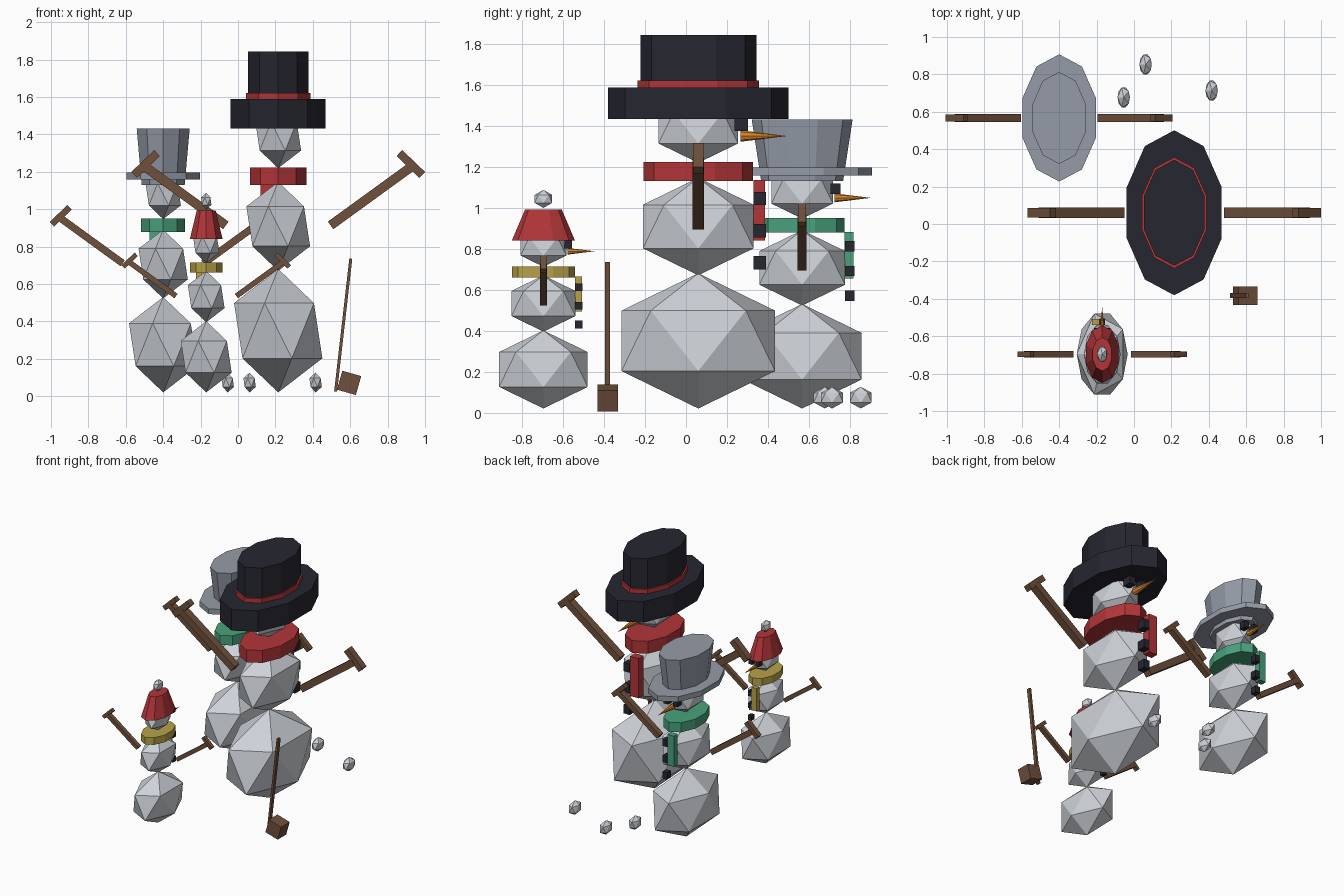
import bpy, bmesh
from math import pi, atan2, hypot
from mathutils import Matrix, Vector

cube = bpy.data.objects.get("Cube")
if cube:
    bpy.data.objects.remove(cube, do_unlink=True)


def material(name, rgb):
    m = bpy.data.materials.new(name)
    m.use_nodes = True
    col = (*rgb, 1)
    m.diffuse_color = col
    m.node_tree.nodes["Principled BSDF"].inputs["Base Color"].default_value = col
    return m


SNOW = material("snow", (0.62, 0.65, 0.69))
BLACK = material("coal black", (0.019, 0.019, 0.03))
RED = material("red cloth", (0.45, 0.036, 0.04))
GREEN = material("green cloth", (0.065, 0.36, 0.2))
YELLOW = material("yellow cloth", (0.48, 0.36, 0.065))
GREY = material("grey felt", (0.3, 0.33, 0.39))
WOOD = material("brown wood", (0.16, 0.08, 0.043))
ORANGE = material("carrot orange", (0.7, 0.24, 0.022))


def finish(name, bm, matrix, mat):
    bmesh.ops.transform(bm, matrix=matrix, verts=bm.verts)
    bmesh.ops.recalc_face_normals(bm, faces=bm.faces)
    mesh = bpy.data.meshes.new(name)
    bm.to_mesh(mesh)
    bm.free()
    mesh.materials.append(mat)
    ob = bpy.data.objects.new(name, mesh)
    bpy.context.collection.objects.link(ob)
    return ob


def place(pos, scale, rot=Matrix()):
    return Matrix.Translation(pos) @ rot @ Matrix.Diagonal((*scale, 1))


def ball(name, pos, radii, mat=SNOW):
    bm = bmesh.new()
    bmesh.ops.create_icosphere(bm, subdivisions=1, radius=1)
    turn = Matrix.Rotation(pi, 4, "Z")
    return finish(name, bm, place(pos, radii, turn), mat)


def box(name, pos, size, mat, tilt=0):
    bm = bmesh.new()
    bmesh.ops.create_cube(bm, size=1)
    return finish(name, bm, place(pos, size, Matrix.Rotation(tilt, 4, "Y")), mat)


def drum(name, x, y, z0, z1, rx, ry, mat, taper=1):
    """Ten-sided cylinder from z0 to z1; taper is the top radius ratio."""
    bm = bmesh.new()
    bmesh.ops.create_cone(bm, cap_ends=True, segments=10, radius1=1, radius2=taper, depth=1)
    # Put a corner on the y axis
    bmesh.ops.rotate(bm, verts=bm.verts, matrix=Matrix.Rotation(pi / 10, 3, "Z")
                     if min(abs(v.co.x) for v in bm.verts) > 0.01 else Matrix.Identity(3))
    return finish(name, bm, place((x, y, (z0 + z1) / 2), (rx, ry, z1 - z0)), mat)


def beam(name, a, b, y, thick, width, mat=WOOD):
    """Square stick between two (x, z) points."""
    dx, dz = b[0] - a[0], b[1] - a[1]
    pos = ((a[0] + b[0]) / 2, y, (a[1] + b[1]) / 2)
    return box(name, pos, (hypot(dx, dz), width, thick), mat, -atan2(dz, dx))


def snowman(tag, x, y, s, cloth):
    def at(dx, dy, dz):
        return Vector((x + s * dx, y + s * dy, 0.02 + s * dz))

    # Body
    for part, dz, r in (("base", 0.33, 0.33), ("chest", 0.888, 0.238), ("head", 1.37, 0.171)):
        ball(f"{tag}_{part}", at(0, 0, dz), (r * s * 0.8, r * s * 1.336, r * s))

    # Face and buttons
    for side, dx in (("left", 0.05), ("right", -0.05)):
        box(f"{tag}_{side}_eye", at(dx, 0.21, 1.388), Vector((0.05, 0.065, 0.065)) * s, BLACK)
    for i in range(3):
        box(f"{tag}_button_{i + 1}", at(0, 0.3, 1.025 - 0.157 * i),
            Vector((0.05, 0.062, 0.065)) * s, BLACK)
    bm = bmesh.new()
    bmesh.ops.create_cone(bm, cap_ends=True, segments=8, radius1=1, radius2=0, depth=1)
    finish(f"{tag}_nose", bm, place(at(0, 0.32, 1.33), Vector((0.024, 0.23, 0.028)) * s)
           @ Matrix.Rotation(-pi / 2, 4, "X"), ORANGE)

    # Scarf
    drum(f"{tag}_scarf", x, y, at(0, 0, 1.11).z, at(0, 0, 1.202).z, 0.16 * s, 0.267 * s, cloth)
    box(f"{tag}_scarf_tail", at(-0.06, 0.297, 0.967), Vector((0.07, 0.057, 0.295)) * s, cloth)

    # Arms with crosswise hands
    for side, k in (("left", 1), ("right", -1)):
        def pt(dx, dz):
            p = at(k * dx, 0, dz)
            return p.x, p.z
        beam(f"{tag}_{side}_arm", pt(0.28, 0.893), pt(0.71, 1.205), y, 0.05 * s, 0.057 * s)
        beam(f"{tag}_{side}_hand", pt(0.648, 1.28), pt(0.77, 1.163), y, 0.044 * s, 0.05 * s)


BIG, MID, SMALL = (0.215, 0.06), (-0.4, 0.567), (-0.17, -0.696)
snowman("big", *BIG, 1, RED)
snowman("medium", *MID, 0.773, GREEN)
snowman("small", *SMALL, 0.577, YELLOW)

# Tall black hat with red band
drum("big_hat_brim", *BIG, 1.432, 1.588, 0.267, 0.441, BLACK)
drum("big_hat_crown", *BIG, 1.588, 1.843, 0.171, 0.283, BLACK)
drum("big_hat_band", *BIG, 1.585, 1.62, 0.181, 0.297, RED)

# Flared grey hat
drum("medium_hat_brim", *MID, 1.158, 1.197, 0.207, 0.34, GREY)
drum("medium_hat_crown", *MID, 1.13, 1.43, 0.121, 0.2, GREY, 1.23)

# Red cap with pompom
drum("small_cap", *SMALL, 0.84, 0.992, 0.092, 0.154, RED, 0.58)
ball("small_cap_pompom", (*SMALL, 1.043), (0.031, 0.05, 0.044))

# Shovel
beam("shovel_handle", (0.522, 0.025), (0.603, 0.735), -0.383, 0.016, 0.026)
box("shovel_head", (0.594, -0.383, 0.071), (0.105, 0.1, 0.105), WOOD, 0.28)

# Snowballs
for i, (x, y) in enumerate(((-0.055, 0.677), (0.062, 0.853), (0.415, 0.713))):
    ball(f"snowball_{i + 1}", (x, y, 0.073), (0.037, 0.063, 0.053))
